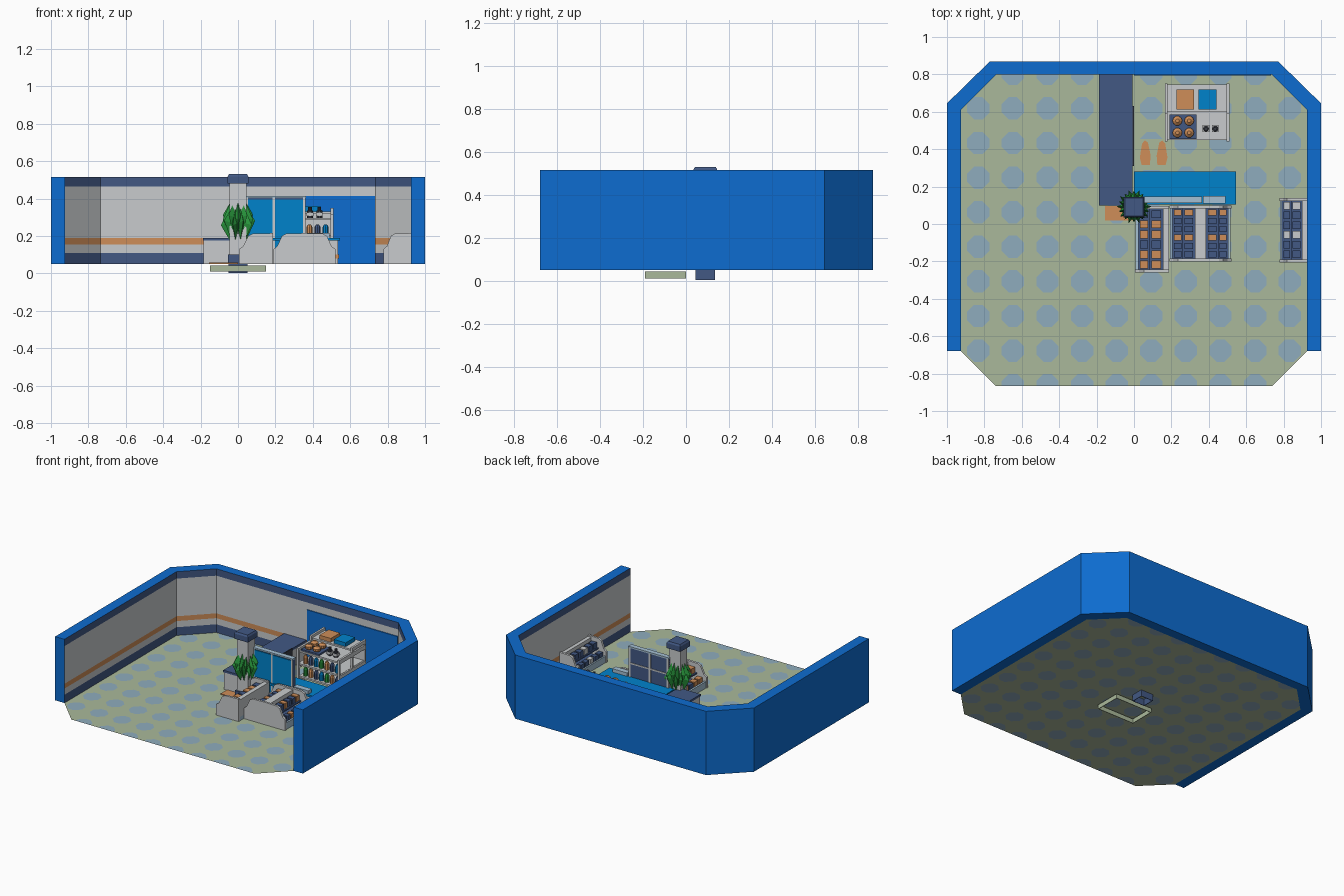
import bpy, bmesh, math

if "Cube" in bpy.data.objects:
    bpy.data.objects.remove(bpy.data.objects["Cube"])

def mat(name, r, g, b):
    m = bpy.data.materials.new(name)
    m.diffuse_color = (r, g, b, 1)
    m.use_nodes = True
    m.node_tree.nodes["Principled BSDF"].inputs["Base Color"].default_value = m.diffuse_color
    return m

BLUE = mat("wall blue", .004, .15, .63)
SKY = mat("bright blue", .0, .223, .60)
NAVY = mat("navy", .054, .098, .231)
SAGE = mat("sage", .402, .485, .328)
TILE = mat("tile blue", .275, .413, .515)
GRAY = mat("light gray", .58, .60, .61)
ORANGE = mat("orange", .62, .27, .098)
PALE = mat("pale blue", .376, .527, .658)
GREEN = mat("leaf green", .021, .305, .045)
DARK = mat("dark gray", .04, .045, .06)

def finish(name, bm, *mats):
    me = bpy.data.meshes.new(name)
    bmesh.ops.recalc_face_normals(bm, faces=bm.faces)
    bm.to_mesh(me)
    bm.free()
    for m in mats:
        me.materials.append(m)
    ob = bpy.data.objects.new(name, me)
    bpy.context.collection.objects.link(ob)
    return ob

def box(name, x0, x1, y0, y1, z0, z1, m):
    bm = bmesh.new()
    bmesh.ops.create_cube(bm, size=1)
    for v in bm.verts:
        v.co = ((x0 + x1) / 2 + v.co.x * (x1 - x0), (y0 + y1) / 2 + v.co.y * (y1 - y0),
                (z0 + z1) / 2 + v.co.z * (z1 - z0))
    return finish(name, bm, m)

def prism(name, pts, offset, m):
    """Extrude a 3D outline by an offset vector."""
    bm = bmesh.new()
    f = bm.faces.new([bm.verts.new(p) for p in pts])
    new = bmesh.ops.extrude_face_region(bm, geom=[f])["geom"]
    bmesh.ops.translate(bm, vec=offset, verts=[g for g in new if isinstance(g, bmesh.types.BMVert)])
    return finish(name, bm, m)

def lathe(name, x, y, rings, n, m):
    """Stack of (z, radius) rings."""
    bm = bmesh.new()
    loops = [[bm.verts.new((x + r * math.cos(2 * math.pi * i / n), y + r * math.sin(2 * math.pi * i / n), z))
              for i in range(n)] for z, r in rings]
    for a, b in zip(loops, loops[1:]):
        for i in range(n):
            bm.faces.new((a[i], a[(i + 1) % n], b[(i + 1) % n], b[i]))
    bm.faces.new(loops[0])
    bm.faces.new(loops[-1])
    return finish(name, bm, m)

# floor: grid of cells with a cut diamond each, trimmed to the octagon
bm = bmesh.new()
h, t, r, step = .0925, .022, .06, .185
for i in range(10):
    for j in range(10):
        cx, cy = (i - 4.5) * step, .803 - j * step
        P = lambda x, y: bm.verts.new((cx + x, cy + y, .05))
        dia = []
        for k in range(4):
            c, s = round(math.cos(k * math.pi / 2)), round(math.sin(k * math.pi / 2))
            R = lambda x, y: P(c * x - s * y, s * x + c * y)
            bm.faces.new([R(r, -t), R(h, -t), R(h, t), R(r, t)])
            bm.faces.new([R(r, t), R(h, t), R(h, h), R(t, h), R(t, r)])
            dia += [R(r, -t), R(r, t)]
        bm.faces.new(dia).material_index = 1
bmesh.ops.remove_doubles(bm, verts=bm.verts, dist=.0005)
d = 1 / math.sqrt(2)
cuts = [((.925, 0, 0), (1, 0, 0)), ((-.925, 0, 0), (-1, 0, 0)), ((0, .80, 0), (0, 1, 0)), ((0, -.865, 0), (0, -1, 0))]
for s in (-1, 1):
    cuts += [((s * .925, .61, 0), (s * d, d, 0)), ((s * .925, -.68, 0), (s * d, -d, 0))]
for co, no in cuts:
    bmesh.ops.bisect_plane(bm, geom=bm.verts[:] + bm.edges[:] + bm.faces[:], plane_co=co, plane_no=no, clear_outer=True)
finish("floor", bm, SAGE, TILE)

# outer wall with striped inside
outer = [(-1, -.68), (-1, .645), (-.77, .87), (.77, .87), (1, .645), (1, -.68)]
inner = [(-.925, -.68), (-.925, .61), (-.735, .80), (.735, .80), (.925, .61), (.925, -.68)]
levels = [.05, .11, .155, .19, .465, .515]
bands = [1, 2, 3, 2, 1]
bm = bmesh.new()
vo = [[bm.verts.new((x, y, z)) for x, y in outer] for z in levels]
vi = [[bm.verts.new((x, y, z)) for x, y in inner] for z in levels]
for k in range(5):
    for i in range(5):
        bm.faces.new((vo[k][i], vo[k][i + 1], vo[k + 1][i + 1], vo[k + 1][i]))
        bm.faces.new((vi[k][i], vi[k][i + 1], vi[k + 1][i + 1], vi[k + 1][i])).material_index = bands[k]
    for e in (0, 5):
        bm.faces.new((vo[k][e], vi[k][e], vi[k + 1][e], vo[k + 1][e]))
for k in (0, 5):
    for i in range(5):
        bm.faces.new((vo[k][i], vo[k][i + 1], vi[k][i + 1], vi[k][i]))
finish("outer_wall", bm, BLUE, NAVY, GRAY, ORANGE)
box("back_wall_panel", 0, .733, .793, .80, .051, .415, BLUE)

# sunken frames under the floor
for nm, x0, x1, y0, y1, z0, z1, m in (("floor_tray", -.15, .15, -.19, 0, .01, .042, SAGE),
                                      ("pillar_foot", -.05, .05, .045, .135, .003, .05, NAVY)):
    w = .004
    box(nm + "_front", x0, x1, y0, y0 + w, z0, z1, m)
    box(nm + "_back", x0, x1, y1 - w, y1, z0, z1, m)
    box(nm + "_left", x0, x0 + w, y0, y1, z0, z1, m)
    box(nm + "_right", x1 - w, x1, y0, y1, z0, z1, m)

# pillar with cap and leaves
box("pillar", -.045, .045, .05, .13, .051, .48, GRAY)
box("pillar_base", -.053, .053, .04, .14, .051, .10, NAVY)
lathe("pillar_cap", 0, .09, [(.48, .078), (.518, .078), (.53, .068)], 4, NAVY)
cap = bpy.data.objects["pillar_cap"]
for v in cap.data.vertices:
    x, y = v.co.x, v.co.y - .09
    v.co.x, v.co.y = (x - y) * d, .09 + (x + y) * d
bm = bmesh.new()
for layer, (zc, rad) in enumerate(((.27, .092), (.30, .085))):
    for i in range(10):
        a = (i + layer * .5) * math.pi / 5
        def L(rr, da, z):
            return bm.verts.new((rr * math.cos(a + da), .093 + rr * math.sin(a + da), z))
        bot, tip, top = L(.04, 0, zc - .10), L(rad, 0, zc + .012 * (-1) ** i), L(.04, 0, zc + .085)
        l, rt = L(.055, -.33, zc), L(.055, .33, zc)
        for f in ((bot, l, tip), (l, top, tip), (bot, tip, rt), (rt, tip, top), (bot, l, top, rt)):
            bm.faces.new(f)
finish("leaves", bm, GREEN)

# low partition and counter
box("partition", -.185, -.01, .10, .80, .051, .175, GRAY)
box("partition_top", -.188, -.008, .098, .80, .175, .19, NAVY)
box("partition_plate", -.009, -.001, .31, .63, .06, .196, DARK)
box("counter", .005, .535, .15, .27, .051, .175, GRAY)
box("counter_top", 0, .545, .105, .28, .175, .19, SKY)
box("counter_stripe", .003, .54, .145, .273, .08, .10, ORANGE)

# display board
box("board", .04, .36, .122, .142, .051, .405, NAVY)
box("board_cap", .037, .363, .112, .148, .402, .413, PALE)
for x in (.04, .185, .347):
    box("board_post", x, x + .013, .114, .147, .051, .405, GRAY)
for x0, x1 in ((.053, .185), (.198, .347)):
    box("board_pane", x0, x1, .117, .122, .06, .395, SKY)
for z in (.17, .285):
    box("board_back_rail", .05, .35, .142, .146, z, z + .01, GRAY)
box("register", .37, .49, .11, .15, .19, .215, PALE)

# display racks with goods; face = -1 opens to the left, 1 to the right
def rack(name, x0, x1, y0, y1, face, goods, other):
    w = x1 - x0
    X = lambda u: x0 + u * w if face < 0 else x1 - u * w
    def part(nm, u0, u1, ya, yb, za, zb, m):
        a, b = sorted((X(u0), X(u1)))
        box(name + nm, a, b, ya, yb, za, zb, m)
    prof = [(0, .051), (0, .13), (.12, .145), (.27, .20), (.4, .212), (1, .215), (1, .051)]
    for y in (y0, y1 - .016):
        prism(name + "_end", [(X(u), y, z) for u, z in prof], (0, .016, 0), GRAY)
    ya, yb = y0 + .016, y1 - .016
    part("_base", .02, 1, ya, yb, .052, .08, PALE)
    part("_lip", .02, .1, ya, yb, .08, .10, PALE)
    part("_back", .82, 1, ya, yb, .08, .205, GRAY)
    part("_upper_shelf", .42, .82, ya, yb, .135, .145, NAVY)
    part("_lower_shelf", .1, .82, ya, yb, .08, .088, NAVY)
    n = 6
    p = (yb - ya) / n
    for i in range(n):
        m = goods if i % 3 != 2 else other
        a = ya + i * p
        part("_upper_goods", .48, .76, a + .006, a + p - .006, .145, .185, m)
        part("_lower_goods", .15, .38, a + .006, a + p - .006, .088, .125, m)

rack("left_rack", .005, .188, -.26, .095, -1, ORANGE, NAVY)
rack("middle_rack_left", .19, .355, -.20, .10, -1, NAVY, ORANGE)
rack("middle_rack_right", .355, .52, -.20, .10, 1, NAVY, ORANGE)
rack("wall_rack", .778, .924, -.205, .14, -1, NAVY, GRAY)

# tall shelf unit with side frames
for x in (.165, .495):
    for y in (.44, .59, .735):
        box("shelf_post", x, x + .015, y, y + .015, .051, .30 if y < .5 else .35, GRAY)
    for z in (.06, .17, .285):
        box("shelf_side_rail", x, x + .015, .44, .75, z, z + .03, GRAY)
    box("shelf_top_rail", x, x + .015, .59, .75, .325, .35, GRAY)
for z in (.10, .19, .285):
    box("shelf_board", .175, .50, .45, .745, z, z + .012, GRAY)
box("shelf_upper_board", .175, .50, .60, .745, .32, .332, GRAY)
box("shelf_back", .18, .495, .735, .745, .06, .32, GRAY)
box("orange_crate", .228, .32, .613, .72, .332, .36, ORANGE)
box("blue_crate", .345, .44, .613, .72, .332, .36, SKY)
box("fruit_tray", .19, .335, .455, .585, .297, .308, NAVY)
for x in (.232, .295):
    for y in (.488, .552):
        lathe("fruit", x, y, [(.305, .012), (.316, .026), (.332, .026), (.345, .010)], 10, ORANGE)
for x in (.385, .435):
    lathe("mug", x, .51, [(.297, .016), (.335, .016), (.338, .010), (.355, .010)], 10, DARK)
    box("mug_label", x - .018, x + .018, .492, .528, .308, .325, GRAY)
for row, z in enumerate((.112, .202)):
    for i in range(7):
        m = (GREEN, ORANGE, NAVY, SKY)[(i + row) % 4]
        lathe("jar", .21 + i * .043, .48, [(z, .016), (z + .045, .016), (z + .06, .008)], 8, m)

# floor mats
box("mat", .025, .185, .29, .455, .051, .055, SAGE)
for s in (-1, 1):
    pts = [(.105 + s * (.042 + u), .375 + v, .055) for u, v in
           ((-.022, -.06), (.022, -.06), (.032, -.02), (.02, .055), (.005, .072), (-.012, .06), (-.026, -.01))]
    prism("footprint", pts, (0, 0, .002), ORANGE)
box("side_mat", -.155, .0, .02, .095, .051, .057, ORANGE)
